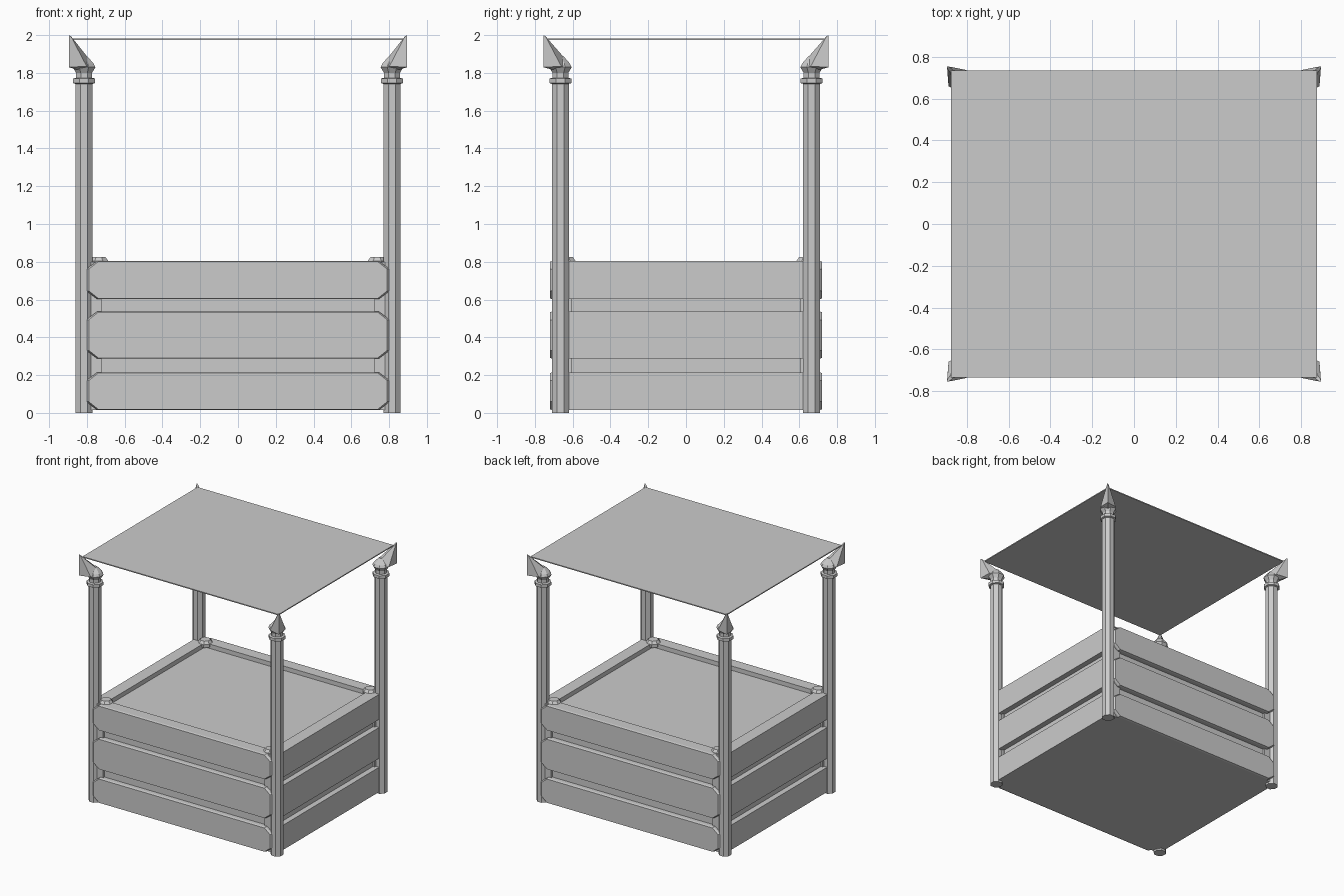
import bpy, bmesh, math
from mathutils import Vector

if "Cube" in bpy.data.objects:
    bpy.data.objects.remove(bpy.data.objects["Cube"])

CX, CY = 0.815, 0.665  # corner post centre


def finish(name, bm, mirror=(False, False)):
    bmesh.ops.recalc_face_normals(bm, faces=bm.faces)
    me = bpy.data.meshes.new(name)
    bm.to_mesh(me)
    bm.free()
    ob = bpy.data.objects.new(name, me)
    bpy.context.collection.objects.link(ob)
    if any(mirror):
        mod = ob.modifiers.new("Mirror", 'MIRROR')
        mod.use_axis = (mirror[0], mirror[1], False)
        mod.use_mirror_merge = False
    return ob


def loft(bm, rings):
    loops = [[bm.verts.new(p) for p in r] for r in rings]
    n = len(loops[0])
    for a, b in zip(loops, loops[1:]):
        for i in range(n):
            bm.faces.new((a[i], a[(i + 1) % n], b[(i + 1) % n], b[i]))
    bm.faces.new(loops[0])
    bm.faces.new(loops[-1])


def octagon(cx, cy, half, z):
    r = half / math.cos(math.pi / 8)
    return [(cx + r * math.cos(math.radians(22.5 + 45 * i)),
             cy + r * math.sin(math.radians(22.5 + 45 * i)), z) for i in range(8)]


def turned(name, cx, cy, profile):
    bm = bmesh.new()
    loft(bm, [octagon(cx, cy, h, z) for h, z in profile])
    return finish(name, bm, (True, True))


def box(name, x0, x1, y0, y1, z0, z1, mirror=(False, False)):
    bm = bmesh.new()
    loft(bm, [[(x0, y0, z), (x1, y0, z), (x1, y1, z), (x0, y1, z)] for z in (z0, z1)])
    return finish(name, bm, mirror)


def clipped(y, hx, z0, z1, cx, cz):
    # rectangle with cut corners, standing in the xz plane
    return [(hx, y, z0 + cz), (hx, y, z1 - cz), (hx - cx, y, z1), (-hx + cx, y, z1),
            (-hx, y, z1 - cz), (-hx, y, z0 + cz), (-hx + cx, y, z0), (hx - cx, y, z0)]


# Corner posts with collar and flared head
turned("corner_posts", CX, CY,
       [(0.045, 0), (0.045, 1.742), (0.058, 1.746), (0.058, 1.77), (0.042, 1.774),
        (0.042, 1.80), (0.06, 1.83), (0.05, 1.85), (0.015, 1.89)])

# Outward leaning finials: hull given as diagonal, sideways, height
bm = bmesh.new()
d = Vector((0.08, 0.09)).normalized()
s = Vector((-d.y, d.x))
for a, w, z in [(0.121, 0, 1.83), (0.121, 0, 2.0), (0.112, 0.006, 1.995), (0.112, -0.006, 1.995),
                (0.045, 0.058, 1.835), (0.045, -0.058, 1.835), (0.0, 0.018, 1.89),
                (0.0, -0.018, 1.89), (0.0, 0.045, 1.83), (0.0, -0.045, 1.83), (0.02, 0, 1.81)]:
    p = Vector((CX, CY)) + d * a + s * w
    bm.verts.new((p.x, p.y, z))
bmesh.ops.convex_hull(bm, input=bm.verts)
finish("finials", bm, (True, True))

# Canopy sheet
box("canopy", -0.877, 0.877, -0.735, 0.735, 1.973, 1.981)

# Planks: clipped ends front and back, plain boards on the sides
for i, (z0, z1) in enumerate([(0.015, 0.215), (0.287, 0.537), (0.602, 0.805)]):
    bm = bmesh.new()
    loft(bm, [clipped(0.62, 0.74, z0, z1, 0.005, 0.005),
              clipped(0.66, 0.74, z0, z1, 0.005, 0.005),
              clipped(0.66, 0.805, z0, z1, 0.06, 0.045),
              clipped(0.705, 0.805, z0, z1, 0.06, 0.045),
              clipped(0.72, 0.79, z0 + 0.004, z1 - 0.004, 0.05, 0.04)])
    finish(f"end_plank_{i}", bm, (False, True))
    box(f"side_plank_{i}", 0.73, 0.83, -0.66, 0.66, z0, z1, (True, False))

# Inner box with recessed top, closed by the rim backing
box("bed", -0.74, 0.74, -0.63, 0.63, 0.015, 0.77)
box("backing", -0.785, 0.785, -0.675, 0.675, 0.02, 0.65)

# Corner blocks seen in the gaps and their caps above the rim
box("corner_blocks", 0.722, 0.80, 0.605, 0.692, 0.015, 0.80, (True, True))
turned("corner_caps", 0.737, 0.635, [(0.05, 0.78), (0.05, 0.805), (0.035, 0.826)])
